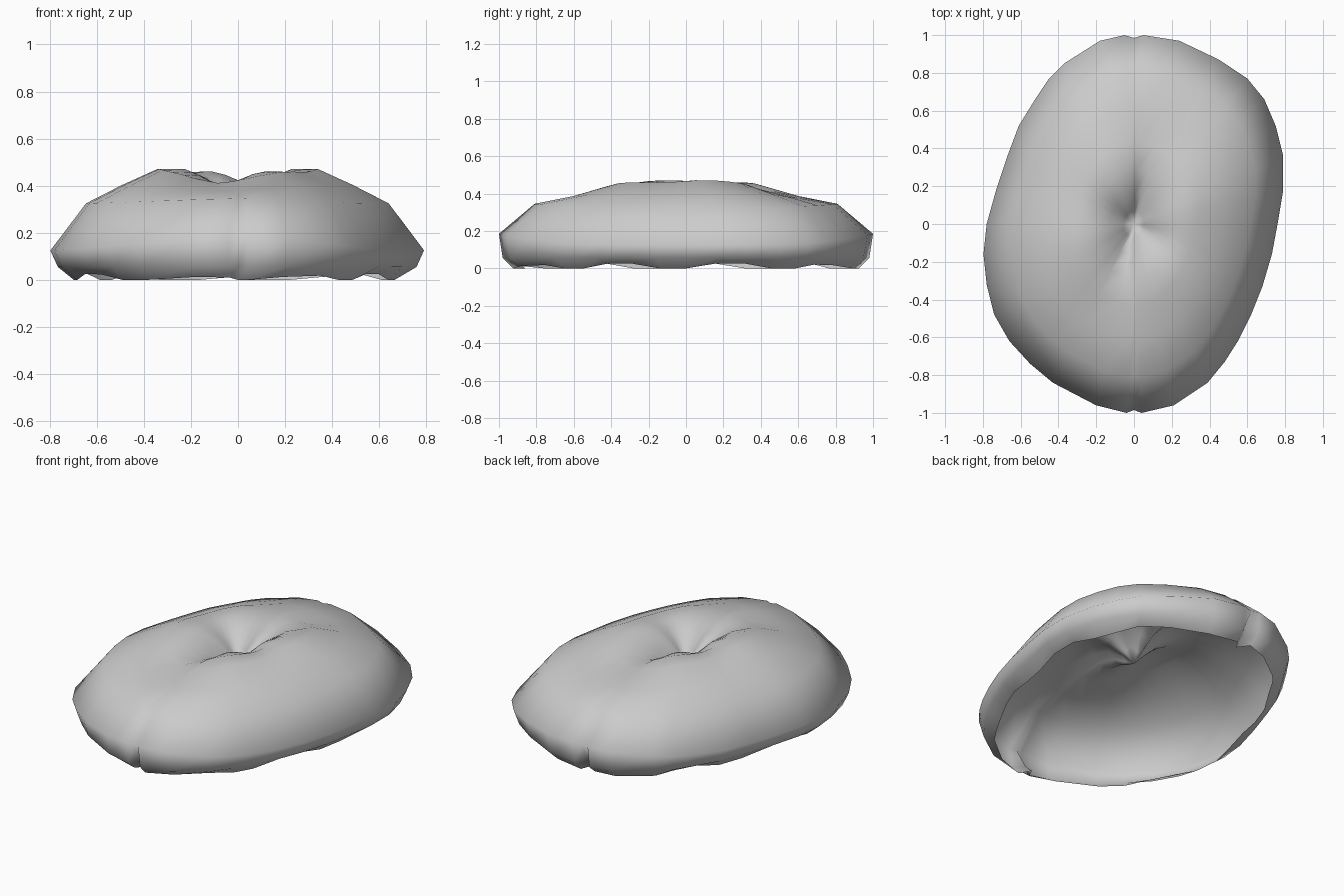
import bpy, bmesh
from math import sin, cos, atan2, exp

if "Cube" in bpy.data.objects:
    bpy.data.objects.remove(bpy.data.objects["Cube"])

# plan outline, counter-clockwise from the front seam, then from the back seam
right_side = [(0, -.985), (.04, -1), (.21, -.96), (.39, -.84), (.48, -.73), (.55, -.62),
              (.62, -.48), (.68, -.33), (.73, -.16), (.76, 0), (.79, .18), (.79, .36),
              (.75, .52), (.69, .66), (.6, .77), (.45, .87), (.24, .97), (.05, 1)]
left_side = [(0, .985), (-.05, 1), (-.18, .97), (-.37, .85), (-.45, .77), (-.53, .65),
             (-.61, .52), (-.67, .36), (-.73, .18), (-.78, 0), (-.797, -.16), (-.78, -.32),
             (-.74, -.48), (-.66, -.62), (-.55, -.74), (-.43, -.84), (-.2, -.96), (-.04, -1)]
outline = right_side + left_side

# rings from the open rim to the dimple: fraction, height, crease depth, end drop
rings = [(.875, 0, 0, 0), (.96, .055, 0, 0), (1, .125, 0, -.06), (.81, .325, 0, -.02),
         (.62, .4, .01, .015), (.43, .465, .025, .03), (.29, .462, .04, .02),
         (.17, .42, .05, 0), (.07, .35, .03, 0)]

bm = bmesh.new()
grid = []
for k, (f, z, dip, drop) in enumerate(rings):
    row = []
    for i, (x, y) in enumerate(outline):
        end = y ** 4
        a = atan2(y, x)
        g, h = f, z - drop * end
        if k == 0:                       # wavy, tucked-in rim
            g += .05 * end
            h += (0 if i % 4 < 2 else .026) * (1 - .6 * end)
        elif k == 1:
            g += .02 * end
        if i % 18 == 0 and k < 2:        # pinched seam at both ends
            g -= .05
        h -= dip * exp(-(sin(a - 1.35) / .3) ** 2)      # crease across the crown
        h += dip * .25 * cos(4 * a - 1.2)               # soft gathers
        row.append(bm.verts.new((x * g, y * g, h)))
    grid.append(row)

n = len(outline)
for lo, hi in zip(grid, grid[1:]):
    for i in range(n):
        j = (i + 1) % n
        bm.faces.new((lo[i], lo[j], hi[j], hi[i]))
tip = bm.verts.new((0, 0, .29))
for i in range(n):
    bm.faces.new((grid[-1][i], grid[-1][(i + 1) % n], tip))
for face in bm.faces:
    face.smooth = True

mesh = bpy.data.meshes.new("puffed_cap")
bm.to_mesh(mesh)
bm.free()
cap = bpy.data.objects.new("puffed_cap", mesh)
bpy.context.collection.objects.link(cap)
